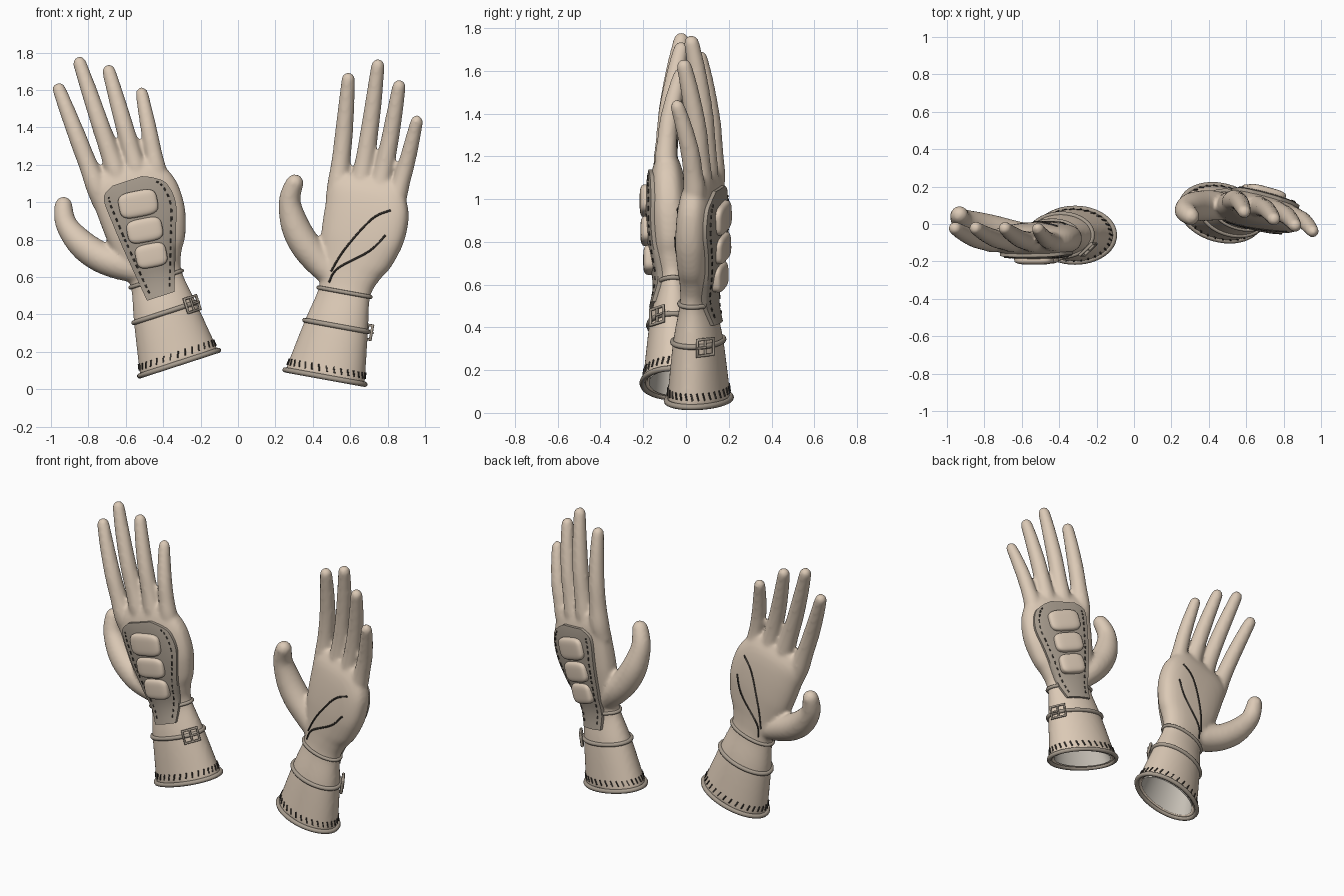
import bpy, bmesh
from math import cos, sin, pi, radians, sqrt, copysign
from mathutils import Vector, Matrix
from mathutils.bvhtree import BVHTree

cube = bpy.data.objects.get("Cube")
if cube:
    bpy.data.objects.remove(cube)


def material(name, rgb):
    m = bpy.data.materials.new(name)
    m.use_nodes = True
    m.diffuse_color = (*rgb, 1)
    m.node_tree.nodes["Principled BSDF"].inputs["Base Color"].default_value = (*rgb, 1)
    return m


LEATHER = material("beige leather", (0.71, 0.585, 0.465))
TRIM = material("taupe trim", (0.38, 0.325, 0.265))
THREAD = material("dark thread", (0.05, 0.043, 0.036))
LINING = material("grey lining", (0.56, 0.52, 0.46))
parts = []


def spline(pts, n):
    """Smooth path through points of any dimension."""
    out = []
    for i in range(len(pts) - 1):
        p = [pts[max(0, min(len(pts) - 1, i + k))] for k in (-1, 0, 1, 2)]
        for j in range(n):
            t = j / n
            out.append(tuple(b + 0.5 * t * (c - a + t * (2*a - 5*b + 4*c - d + t * (3*(b - c) + d - a)))
                             for a, b, c, d in zip(*p)))
    return out + [tuple(pts[-1])]


def skin(bm, rings, loop=False, caps=(True, True)):
    vs = [[bm.verts.new(p) for p in r] for r in rings]
    for a, b in list(zip(vs, vs[1:])) + ([(vs[-1], vs[0])] if loop else []):
        for i in range(len(a)):
            bm.faces.new((a[i], a[i - 1], b[i - 1], b[i]))
    for cap, ring in zip(caps, (vs[0], vs[-1])):
        if cap and not loop:
            bm.faces.new(ring)


def sweep(bm, path, radii, ref, loop=False, sides=8):
    path = [Vector(p) for p in path]
    n, rings = len(path), []
    for i, p in enumerate(path):
        a = path[i - 1] if loop or i else p
        b = path[(i + 1) % n] if loop or i < n - 1 else p
        t = (b - a).normalized()
        e = t.cross(Vector(ref)).normalized()
        f = e.cross(t)
        r = radii[i] if isinstance(radii, list) else radii
        rings.append([p + r * (cos(k * 2*pi / sides) * e + sin(k * 2*pi / sides) * f) for k in range(sides)])
    skin(bm, rings, loop)


def add(name, bm, mat, flip=False):
    bmesh.ops.recalc_face_normals(bm, faces=bm.faces[:])
    if flip:
        bmesh.ops.reverse_faces(bm, faces=bm.faces[:])
    me = bpy.data.meshes.new(name)
    bm.to_mesh(me)
    bm.free()
    ob = bpy.data.objects.new(name, me)
    bpy.context.collection.objects.link(ob)
    parts.append((ob, mat))
    return ob


# Hand frame: x across (thumb at -x), y towards the palm, z from cuff to fingertips
# Rows: height, centre x, half width, centre y, half depth
ROWS = spline([(0, 0, .22, 0, .142), (.28, .012, .175, 0, .112), (.46, .022, .143, 0, .077),
               (.56, .03, .165, -.01, .08), (.64, .045, .198, -.015, .085), (.78, .06, .226, -.02, .09),
               (.92, .058, .23, -.025, .085), (1.02, .04, .213, -.028, .07), (1.09, .04, .175, -.03, .04)], 5)
CAVITY = [(.41, .02, .1, 0, .05), (.28, .012, .15, 0, .088), (0, 0, .195, 0, .118)]


def rim_point(row, a, grow=0.0):
    z, cx, rx, cy, ry = row
    e = 2 / (2 + 0.7 * max(0, min(1, (z - .45) / .3)))
    c, s = cos(a), sin(a)
    return Vector((cx + (rx + grow) * copysign(abs(c) ** e, c), cy + (ry + grow) * copysign(abs(s) ** e, s), z))


def ring(row, grow=0.0, n=48):
    return [rim_point(row, k * 2*pi / n, grow) for k in range(n)]


def section(z):
    for a, b in zip(ROWS, ROWS[1:]):
        if z <= b[0]:
            t = (z - a[0]) / (b[0] - a[0])
            return tuple(p + t * (q - p) for p, q in zip(a, b))
    return ROWS[-1]


# Glove body: hollow cuff, palm, fingers and thumb fused into one skin
bm = bmesh.new()
skin(bm, [ring(r) for r in CAVITY + ROWS])


def digit(points, tip_radius):
    path = spline(points, 24)
    n = len(path) - 1
    path = [path[round(n * sin(pi / 2 * i / 36))] for i in range(37)]
    path = [p for i, p in enumerate(path) if i == 0 or p != path[i - 1]]
    end, radii = Vector(path[-1][:3]), []
    for p in path:
        d = (Vector(p[:3]) - end).length
        k = max(0, 1 - d / tip_radius)
        radii.append(max(.004, p[3] * sqrt(1 - k * k)))
    sweep(bm, [p[:3] for p in path], radii, (0, 1, 0), sides=20)


for bx, bz, tx, tz in [(-.128, 1.03, -.16, 1.625), (-.004, 1.06, -.01, 1.725),
                       (.103, 1.045, .127, 1.635), (.205, 1.02, .26, 1.465)]:
    w = 0.92 if bx > .2 else 1
    mx, length = bx + .45 * (tx - bx), tz - bz
    digit([(bx, -.025, bz - .1, .05 * w), (bx, -.034, bz, .058 * w), (bx + .2 * (tx - bx), -.03, bz + .2 * length, .051 * w),
           (mx, -.018, bz + .45 * length, .048 * w), (bx + .75 * (tx - bx), .012, bz + .75 * length, .042 * w),
           (tx, .045, tz, .034 * w)], .036)
digit([(-.05, -.01, .53, .065), (-.15, 0, .605, .08), (-.235, .025, .68, .082), (-.3, .05, .77, .076),
       (-.342, .08, .88, .06), (-.337, .1, .96, .052), (-.31, .12, 1.035, .042)], .042)
body = add("glove_body", bm, LEATHER)
mod = body.modifiers.new("fuse", "REMESH")
mod.mode = "VOXEL"
mod.voxel_size = 0.011
mod = body.modifiers.new("soften", "SMOOTH")
mod.factor = 0.5
mod.iterations = 7
bpy.context.view_layer.update()
tree = BVHTree.FromObject(body, bpy.context.evaluated_depsgraph_get())


def on_hand(x, z, side, lift=0.0):
    """Point on the hand's surface; side is -1 for the back and 1 for the palm."""
    hit = tree.ray_cast(Vector((x, side, z)), Vector((0, -side, 0)))[0]
    y = hit.y if hit else side * .06
    return Vector((x, y + side * lift, z))


# Lining inside the cuff
bm = bmesh.new()
skin(bm, [ring(r, -.005) for r in CAVITY], caps=(True, False))
add("cuff_lining", bm, LINING, flip=True)

# Rolled hem and wrist straps
for name, z, r in [("cuff_hem", 0, .014), ("lower_strap", .28, .013), ("upper_strap", .465, .011)]:
    bm = bmesh.new()
    sweep(bm, ring(section(z), .002), r, (0, 0, 1), loop=True)
    add(name, bm, TRIM)

# Buckle frame with prong
bm = bmesh.new()
c = rim_point(section(.278), -.62)
n = Vector((.67, -.74, 0))
t = Vector((.74, .67, 0))
c += n * .014
up = Vector((0, 0, .038))
sweep(bm, [c - t * .045 - up, c + t * .045 - up, c + t * .045 + up, c - t * .045 + up], .009, n, loop=True)
sweep(bm, [c - up, c + up], .006, n)
sweep(bm, [c + n * .006, c + t * .05 + n * .006], .006, n)
add("strap_buckle", bm, TRIM)

# Guard plate hugging the back of the hand: height, left edge, right edge
EDGES = spline([(.37, -.06, .094), (.67, -.095, .2), (.82, -.108, .248), (.93, -.115, .235),
                (.98, -.1, .185), (1.012, -.045, .12)], 6)
bm = bmesh.new()
rows = []
for z, x0, x1 in EDGES:
    xs = [x0 + (x1 - x0) * k / 12 for k in range(13)]
    rows.append([on_hand(x, z, -1, .018) for x in xs] + [on_hand(x, z, -1, -.012) for x in reversed(xs)])
skin(bm, rows)
add("guard_plate", bm, TRIM)

# Padded knuckle cushions
bm = bmesh.new()
for x, z, w, h in [(.055, .877, .105, .07), (.045, .732, .096, .064), (.036, .593, .084, .064)]:
    made = bmesh.ops.create_uvsphere(bm, u_segments=32, v_segments=20, radius=1)["verts"]
    place = Matrix.Translation(on_hand(x, z, -1, .014)) @ Matrix.Rotation(radians(7), 4, "Y")
    for v in made:
        q = [copysign(abs(k) ** .55, k) for k in v.co]
        v.co = place @ Vector((q[0] * w, q[1] * .032, q[2] * h))
add("guard_pads", bm, LEATHER)

# Stitching along both sides of the plate
bm = bmesh.new()
for side in (1, 2):
    line = [(e[side] + (.028 if side == 1 else -.028), e[0]) for e in EDGES if .4 < e[0] < .96]
    walk = [line[0]]
    for a, b in zip(line, line[1:]):
        m = max(1, round((b[1] - a[1]) / .018))
        walk += [(a[0] + (b[0] - a[0]) * k / m, a[1] + (b[1] - a[1]) * k / m) for k in range(1, m + 1)]
    for a, b in list(zip(walk, walk[1:]))[::2]:
        sweep(bm, [on_hand(*a, -1, .019), on_hand(*b, -1, .019)], .0045, (0, 1, 0), sides=6)
add("plate_stitches", bm, THREAD)

# Slanted stitches above the hem
bm = bmesh.new()
for k in range(32):
    a = k * 2*pi / 32
    sweep(bm, [rim_point(section(.028), a, .001), rim_point(section(.062), a + .06, .001)], .0045, (1, 0, 0), sides=6)
add("hem_stitches", bm, THREAD)

# Creases across the palm
bm = bmesh.new()
for pts in ([(.205, .94), (.115, .875), (0, .692), (-.055, .562)],
            [(.205, .804), (.135, .705), (-.02, .584), (-.055, .502)]):
    sweep(bm, [on_hand(x, z, 1, .001) for x, z in spline(pts, 6)], .0055, (0, 1, 0), sides=6)
add("palm_creases", bm, THREAD)

# Pose the right glove, then mirror it into the left glove
RIGHT = Matrix.Translation((-.315, -.06, .14)) @ Matrix.Rotation(radians(-18), 4, "Y")
LEFT = (Matrix.Translation((.465, .06, .065)) @ Matrix.Rotation(radians(10.3), 4, "Y")
        @ Matrix.Rotation(radians(-15), 4, "Z") @ Matrix.Diagonal((1, -1, 1, 1)))
bpy.context.view_layer.update()
graph = bpy.context.evaluated_depsgraph_get()
baked = [(ob, mat, bpy.data.meshes.new_from_object(ob.evaluated_get(graph))) for ob, mat in parts]
for ob, mat, me in baked:
    name = ob.name
    bpy.data.objects.remove(ob)
    me.materials.clear()
    me.materials.append(mat)
    me.shade_smooth()
    me.set_sharp_from_angle(angle=radians(60))
    for side, pose in (("right_", RIGHT), ("left_", LEFT)):
        copy = me.copy()
        copy.transform(pose)
        if pose.determinant() < 0:
            copy.flip_normals()
        copy.name = side + name
        bpy.context.collection.objects.link(bpy.data.objects.new(side + name, copy))
    bpy.data.meshes.remove(me)
